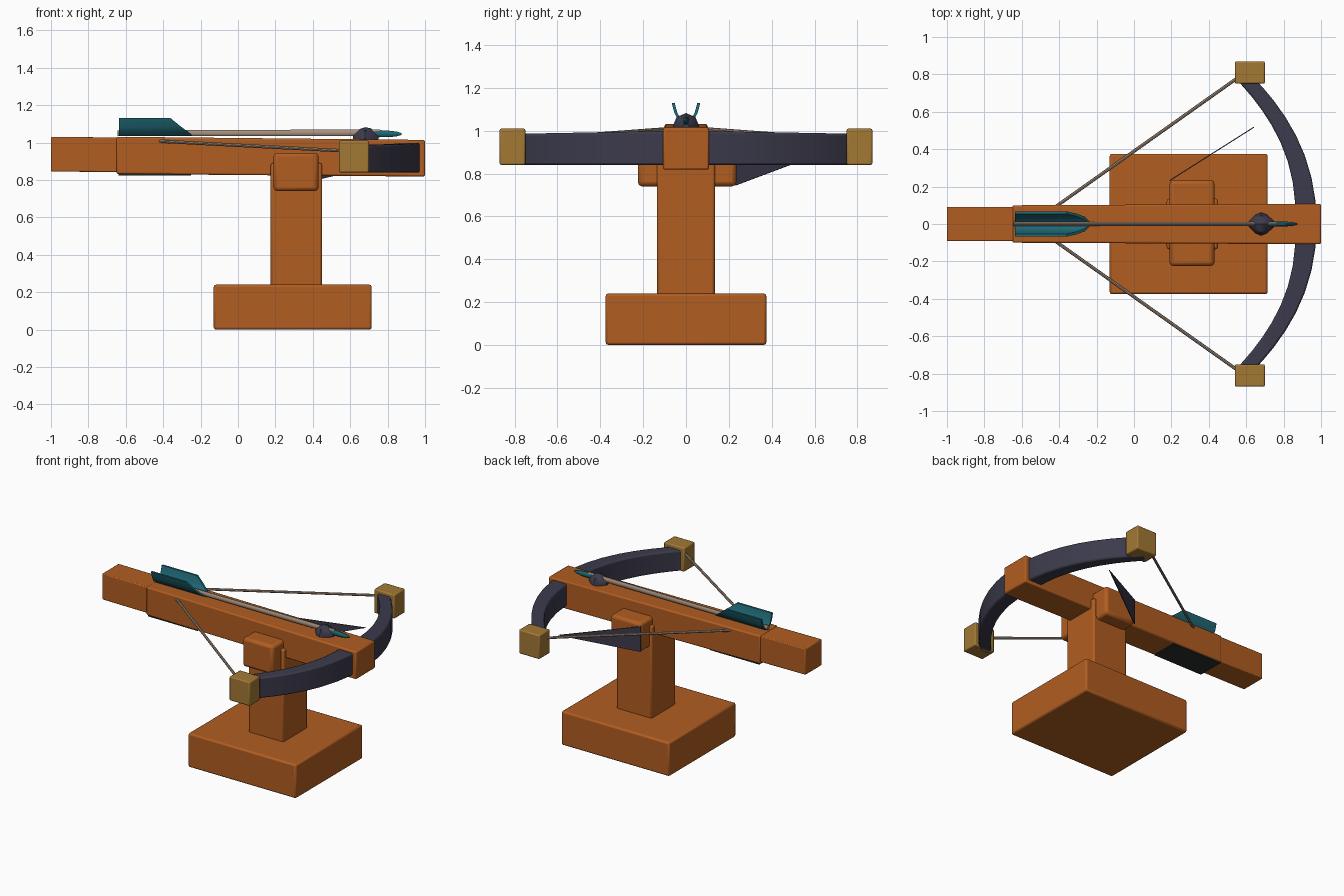
import bpy, bmesh, math
from mathutils import Vector

if "Cube" in bpy.data.objects:
    bpy.data.objects.remove(bpy.data.objects["Cube"])


def mat(name, rgb):
    m = bpy.data.materials.new(name)
    m.diffuse_color = (*rgb, 1)
    m.use_nodes = True
    m.node_tree.nodes["Principled BSDF"].inputs["Base Color"].default_value = m.diffuse_color
    return m


WOOD = mat("orange wood", (0.44, 0.11, 0.015))
STEEL = mat("dark blue steel", (0.045, 0.043, 0.072))
BRASS = mat("brass", (0.36, 0.19, 0.034))
TEAL = mat("teal feather", (0.014, 0.14, 0.18))
CORD = mat("pale tan", (0.38, 0.28, 0.21))
GREEN = mat("very dark green", (0.02, 0.03, 0.025))


def finish(name, bm, material, bevel=0.0):
    bmesh.ops.recalc_face_normals(bm, faces=bm.faces)
    me = bpy.data.meshes.new(name)
    bm.to_mesh(me)
    bm.free()
    me.materials.append(material)
    ob = bpy.data.objects.new(name, me)
    bpy.context.collection.objects.link(ob)
    if bevel:
        b = ob.modifiers.new("soft edges", 'BEVEL')
        b.width, b.segments, b.limit_method = bevel, 2, 'ANGLE'
    bpy.context.view_layer.objects.active = ob
    ob.select_set(True)
    bpy.ops.object.shade_smooth_by_angle(angle=math.radians(35))
    ob.select_set(False)
    return ob


def loft(name, rings, material, bevel=0.0):
    """Skin a list of equal-length point rings and cap both ends."""
    bm = bmesh.new()
    vr = [[bm.verts.new(p) for p in r] for r in rings]
    n = len(vr[0])
    for a, b in zip(vr, vr[1:]):
        for i in range(n):
            bm.faces.new((a[i], a[(i + 1) % n], b[(i + 1) % n], b[i]))
    bm.faces.new(vr[0])
    bm.faces.new(vr[-1])
    return finish(name, bm, material, bevel)


def section(x, hy, z0, z1):
    return [(x, -hy, z0), (x, hy, z0), (x, hy, z1), (x, -hy, z1)]


def box(name, x0, x1, y0, y1, z0, z1, material, bevel=0.012):
    rings = [[(x, y0, z0), (x, y1, z0), (x, y1, z1), (x, y0, z1)] for x in (x0, x1)]
    return loft(name, rings, material, bevel)


def oval(x, z, ry, rz, n=10):
    return [(x, ry * math.cos(2 * math.pi * i / n), z + rz * math.sin(2 * math.pi * i / n))
            for i in range(n)]


# Stand
box("base", -0.13, 0.715, -0.375, 0.375, 0, 0.24, WOOD)
box("post", 0.175, 0.45, -0.135, 0.135, 0.23, 0.89, WOOD)
box("cradle_block", 0.19, 0.43, -0.225, 0.235, 0.74, 0.945, WOOD, 0.02)

# Stock, tilted slightly down to the front
loft("stock_rear", [section(-1, 0.092, 0.845, 1.03), section(-0.6, 0.092, 0.842, 1.027)], WOOD, 0.006)
loft("stock", [section(-0.65, 0.1, 0.832, 1.031), section(1.0, 0.108, 0.818, 1.014)], WOOD, 0.009)
box("stock_under_plate", -0.64, -0.25, -0.095, 0.095, 0.824, 0.832, GREEN, 0)


# Bow limbs: a rectangular bar swept along an arc
def bow_x(y):
    return 0.92 - 0.31 * abs(y / 0.76) ** 2.3


rings = []
for i in range(19):
    y = 0.8 * math.sin(math.pi / 2.4 * (i / 9 - 1)) / math.sin(math.pi / 2.4)
    d = (bow_x(y + 0.01) - bow_x(y - 0.01)) / 0.02
    nrm = Vector((1, -d, 0)).normalized()
    t = abs(y) / 0.8
    half, c = 0.058 - 0.022 * t, Vector((bow_x(y), y, 0))
    z0, z1 = 0.84, 1.0 - 0.015 * t
    rings.append([c + nrm * half + Vector((0, 0, z0)), c + nrm * half + Vector((0, 0, z1)),
                  c - nrm * half + Vector((0, 0, z1)), c - nrm * half + Vector((0, 0, z0))])
loft("bow", rings, STEEL, 0.01)

for s, side in ((1, "left"), (-1, "right")):
    # Limb cap
    ys = sorted((s * 0.75, s * 0.87))
    box("limb_cap_" + side, 0.54, 0.70, *ys, 0.84, 1.01, BRASS, 0.008)
    # String half
    a, b = Vector((0.58, s * 0.8, 0.955)), Vector((-0.43, s * 0.085, 1.008))
    u = (b - a).cross(Vector((0, 0, 1))).normalized()
    w = u.cross(b - a).normalized()
    loft("string_" + side,
         [[p + 0.009 * (u * math.cos(k * math.pi / 4) + w * math.sin(k * math.pi / 4))
           for k in range(8)] for p in (a, b)], CORD)
    # Curved arrow feather: rows run from root to top edge
    rows = [(0.006, 1.035, -0.24), (0.032, 1.055, -0.265), (0.048, 1.085, -0.305), (0.06, 1.13, -0.36)]
    loft("feather_" + side,
         [[(-0.635, s * (y - 0.007), z), (xf, s * (y - 0.007), z),
           (xf, s * (y + 0.007), z), (-0.635, s * (y + 0.007), z)] for y, z, xf in rows], TEAL)

# Arrow
loft("arrow_shaft", [oval(-0.645, 1.05, 0.011, 0.016), oval(0.76, 1.052, 0.011, 0.019)], CORD)
loft("arrow_tip", [oval(0.73, 1.048, 0.014, 0.021), oval(0.81, 1.046, 0.013, 0.018),
                   oval(0.85, 1.046, 0.009, 0.013), oval(0.875, 1.046, 0.003, 0.005)], TEAL)
loft("arrow_rest", [oval(0.615, 1.02, 0.014, 0.02, 8), oval(0.65, 1.02, 0.05, 0.052, 8),
                    oval(0.68, 1.02, 0.062, 0.062, 8), oval(0.71, 1.02, 0.05, 0.056, 8),
                    oval(0.75, 1.02, 0.014, 0.02, 8)], STEEL)

# Thin triangular side stay from the cradle towards the bow
pts = [(0.19, 0.235, 0.745), (0.19, 0.235, 0.925), (0.64, 0.52, 0.852)]
loft("side_stay", [[(x + o, y - o * 1.5, z) for x, y, z in pts] for o in (0, 0.003)], STEEL)
